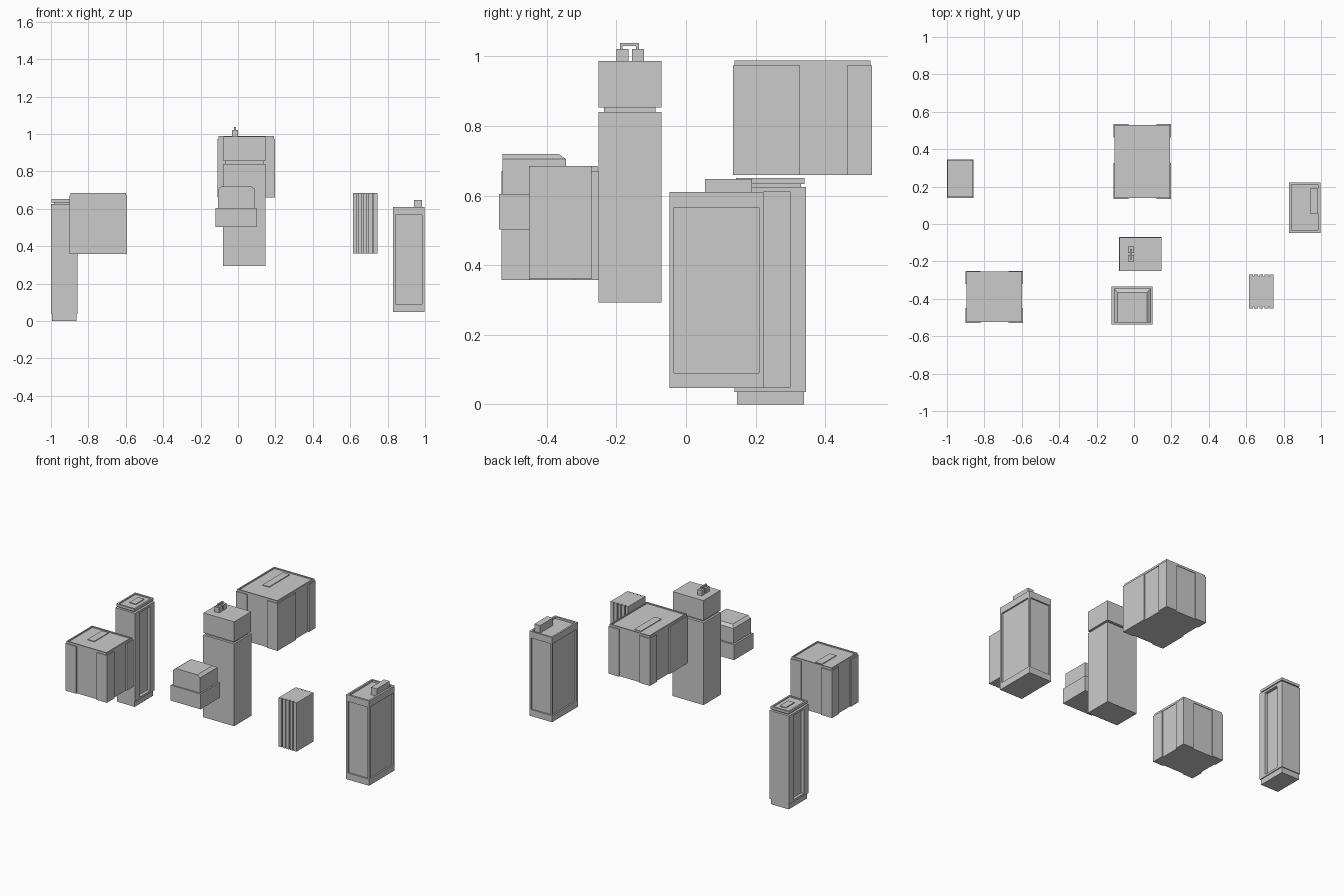
import bpy, bmesh
from mathutils import Vector

if "Cube" in bpy.data.objects:
    bpy.data.objects.remove(bpy.data.objects["Cube"])


def make(name, bm):
    me = bpy.data.meshes.new(name)
    bm.to_mesh(me)
    bm.free()
    ob = bpy.data.objects.new(name, me)
    bpy.context.collection.objects.link(ob)
    return ob


def add_box(bm, x, y, z):
    g = bmesh.ops.create_cube(bm, size=1)
    for v in g["verts"]:
        v.co = Vector([r[1] if c > 0 else r[0] for c, r in zip(v.co, (x, y, z))])


def box(name, x, y, z):
    bm = bmesh.new()
    add_box(bm, x, y, z)
    return make(name, bm)


def recess(bm, axis, sign, ranges, depth):
    """Sink a rectangular panel into the box face pointing along sign*axis."""
    bm.normal_update()
    f = max(bm.faces, key=lambda q: q.normal[axis] * sign * 10 + q.calc_area())
    bmesh.ops.inset_individual(bm, faces=[f], thickness=0.002)
    mid = f.calc_center_median()
    for v in f.verts:
        for a, (lo, hi) in ranges.items():
            v.co[a] = hi if v.co[a] > mid[a] else lo
    r = bmesh.ops.extrude_discrete_faces(bm, faces=[f])["faces"][0]
    for v in r.verts:
        v.co[axis] -= sign * depth


def panel_box(name, x, y, z, panels):
    bm = bmesh.new()
    add_box(bm, x, y, z)
    for p in panels:
        recess(bm, *p)
    return make(name, bm)


def pier_block(name, x, y, z, piers_x, piers_y):
    """Wide block with corner piers, a parapet roof and a low roof plate."""
    t = 0.008
    (x0, x1), (y0, y1), (z0, z1) = x, y, z
    zs = z1 - 0.014
    box(name + "_core", (x0 + t, x1 - t), (y0 + t, y1 - t), (z0, zs))
    for i, px in enumerate(piers_x):
        for j, py in enumerate(piers_y):
            bm = bmesh.new()
            fx = (x0, x0 + t) if i == 0 else (x1 - t, x1)
            fy = (y0, y0 + t) if j == 0 else (y1 - t, y1)
            add_box(bm, fx, py, (z0, zs))
            add_box(bm, px, fy, (z0, zs))
            make(f"{name}_corner_pier_{i}{j}", bm)
    xi, yi = (x0 + 0.005, x1 - 0.005), (y0 + 0.005, y1 - 0.005)
    panel_box(name + "_roof", xi, yi, (zs, z1), [
        (2, 1, {0: (xi[0] + t, xi[1] - t), 1: (yi[0] + t, yi[1] - t)}, 0.007)])
    w, d = x1 - x0, y1 - y0
    box(name + "_roof_plate", (x0 + 0.3 * w, x0 + 0.46 * w),
        (y0 + 0.37 * d, y0 + 0.91 * d), (z1 - 0.012, z1 - 0.002))


# Slender tower, back left
box("slim_tower_base", (-0.994, -0.863), (0.146, 0.339), (0, 0.036))
side = {1: (0.19, 0.3), 2: (0.05, 0.61)}
panel_box("slim_tower_body", (-1, -0.857), (0.14, 0.345), (0.036, 0.625),
          [(0, 1, side, 0.02), (0, -1, side, 0.02)])
box("slim_tower_neck", (-0.985, -0.872), (0.155, 0.33), (0.62, 0.636))
panel_box("slim_tower_roof", (-0.996, -0.861), (0.144, 0.341), (0.634, 0.651),
          [(2, 1, {0: (-0.985, -0.872), 1: (0.155, 0.33)}, 0.006)])
box("slim_tower_roof_plate", (-0.945, -0.9), (0.21, 0.3), (0.64, 0.65))

# Two wide blocks with corner piers
pier_block("left_block", (-0.9, -0.594), (-0.53, -0.25), (0.357, 0.685),
           [(-0.9, -0.82), (-0.67, -0.594)], [(-0.53, -0.45), (-0.32, -0.25)])
pier_block("back_block", (-0.11, 0.197), (0.135, 0.535), (0.66, 0.988),
           [(-0.11, -0.03), (0.12, 0.197)], [(0.135, 0.327), (0.463, 0.535)])

# Small stepped building, front centre
box("stepped_lower", (-0.12, 0.1), (-0.537, -0.333), (0.502, 0.604))
bm = bmesh.new()
add_box(bm, (-0.108, 0.09), (-0.527, -0.345), (0.604, 0.705))
bm.normal_update()
top = max(bm.faces, key=lambda f: f.normal.z)
cap = bmesh.ops.extrude_discrete_faces(bm, faces=[top])["faces"][0]
for v in cap.verts:  # slope the roof on the sides and back only
    v.co.x += 0.02 if v.co.x < 0 else -0.02
    v.co.y -= 0.021 if v.co.y > -0.4 else 0
    v.co.z = 0.72
make("stepped_upper", bm)

# Central tower with a narrow neck and rooftop unit
box("central_tower_body", (-0.08, 0.147), (-0.251, -0.07), (0.293, 0.84))
box("central_tower_neck", (-0.066, 0.135), (-0.235, -0.088), (0.835, 0.86))
box("central_tower_top", (-0.078, 0.147), (-0.251, -0.071), (0.854, 0.987))
for i, y in enumerate((-0.2, -0.155)):
    box(f"rooftop_unit_{i}", (-0.032, 0.0), (y, y + 0.035), (0.985, 1.022))
bm = bmesh.new()
for y, z in (((-0.19, -0.182), (1.02, 1.037)), ((-0.143, -0.135), (1.02, 1.037)),
             ((-0.19, -0.135), (1.03, 1.038))):
    add_box(bm, (-0.022, -0.012), y, z)
make("rooftop_pipe", bm)

# Small finned building, front right
box("finned_core", (0.615, 0.746), (-0.44, -0.28), (0.36, 0.685))
for i in range(5):
    x = 0.615 + i * 0.0275
    bm = bmesh.new()
    for y in ((-0.451, -0.438), (-0.282, -0.271)):
        add_box(bm, (x, x + 0.021), y, (0.36, 0.685))
    make(f"fin_{i}", bm)

# Panelled tower, far right
px, py, pz = (0.842, 0.985), (-0.035, 0.21), (0.09, 0.566)
panels = [(0, s, {1: py, 2: pz}, 0.01) for s in (1, -1)]
panels += [(1, s, {0: px, 2: pz}, 0.01) for s in (1, -1)]
panels.append((2, 1, {0: px, 1: py}, 0.012))
panel_box("panelled_tower", (0.83, 0.998), (-0.048, 0.222), (0.047, 0.61), panels)
box("panelled_tower_plant_room", (0.941, 0.983), (0.055, 0.19), (0.595, 0.648))
